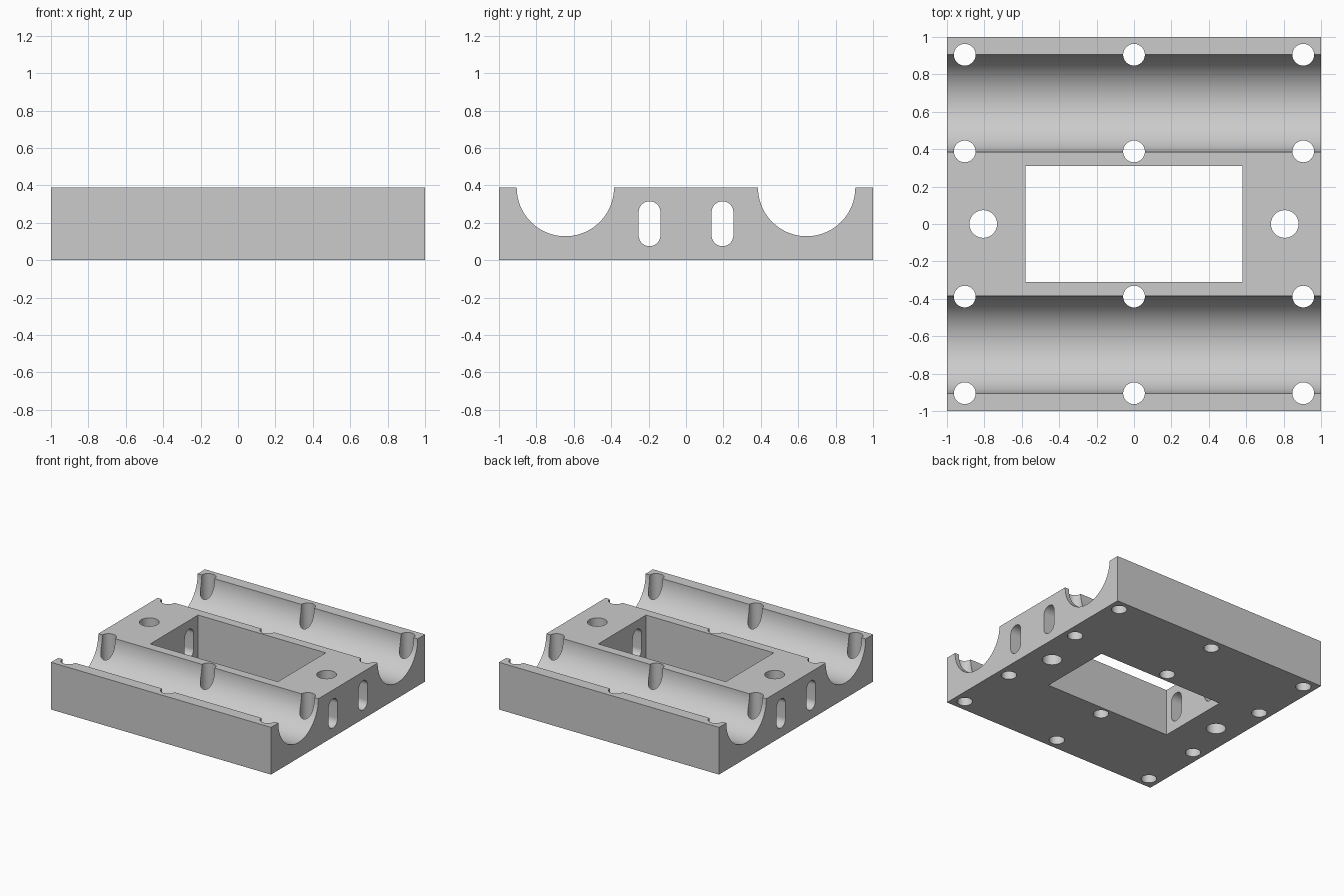
import bpy
import bmesh
from math import cos, sin, pi, radians
from mathutils import Matrix

cube = bpy.data.objects.get("Cube")
if cube:
    bpy.data.objects.remove(cube, do_unlink=True)

HEIGHT = 0.388
GROOVE_Y, GROOVE_R = 0.645, 0.26

grey = bpy.data.materials.new("light grey")
grey.use_nodes = True
colour = (0.6, 0.6, 0.6, 1)
grey.diffuse_color = colour
grey.node_tree.nodes["Principled BSDF"].inputs["Base Color"].default_value = colour


def arc(cx, cy, r, start, end, steps):
    angles = [start + (end - start) * i / steps for i in range(steps + 1)]
    return [(cx + r * cos(a), cy + r * sin(a)) for a in angles]


def prism(name, points, axis, start, end):
    """Extrude a closed 2D outline along x (outline in y, z) or z (outline in x, y)."""
    bm = bmesh.new()
    place = (lambda p: (start, *p)) if axis == "x" else (lambda p: (*p, start))
    face = bm.faces.new([bm.verts.new(place(p)) for p in points])
    top = bmesh.ops.extrude_face_region(bm, geom=[face])["geom"]
    verts = [v for v in top if isinstance(v, bmesh.types.BMVert)]
    move = (end - start, 0, 0) if axis == "x" else (0, 0, end - start)
    bmesh.ops.translate(bm, vec=move, verts=verts)
    bmesh.ops.recalc_face_normals(bm, faces=bm.faces)
    mesh = bpy.data.meshes.new(name)
    bm.to_mesh(mesh)
    bm.free()
    obj = bpy.data.objects.new(name, mesh)
    bpy.context.collection.objects.link(obj)
    return obj


def hole(name, x, y, r):
    return prism(name, arc(x, y, r, 0, 2 * pi, 48)[:-1], "z", -0.1, HEIGHT + 0.1)


# Block with two half-round bearing grooves
outline = [(-1, 0), (1, 0), (1, HEIGHT)]
for y in (GROOVE_Y, -GROOVE_Y):
    outline += arc(y, HEIGHT, GROOVE_R, 0, -pi, 64)
outline.append((-1, HEIGHT))
block = prism("bearing_block", outline, "x", -1, 1)
block.data.materials.append(grey)

# Central window
cutters = [prism("window_cutter", [(-0.58, -0.31), (0.58, -0.31), (0.58, 0.31), (-0.58, 0.31)],
                 "z", -0.1, HEIGHT + 0.1)]

# Clamp bolt holes along the groove edges, and the larger mounting holes
for x in (-0.905, 0, 0.905):
    for y in (-0.905, -0.388, 0.388, 0.905):
        cutters.append(hole("bolt_hole_cutter", x, y, 0.058))
for x in (-0.806, 0.806):
    cutters.append(hole("mount_hole_cutter", x, 0, 0.074))

# Upright strap slots through both end walls
for y in (-0.195, 0.195):
    slot = arc(y, 0.257, 0.058, 0, pi, 24) + arc(y, 0.133, 0.058, pi, 2 * pi, 24)
    cutters.append(prism("slot_cutter", slot, "x", -1.1, 1.1))

# Cut the openings
for cutter in cutters:
    mod = block.modifiers.new("cut", "BOOLEAN")
    mod.operation = "DIFFERENCE"
    mod.solver = "EXACT"
    mod.object = cutter
evaluated = block.evaluated_get(bpy.context.evaluated_depsgraph_get())
cut_mesh = bpy.data.meshes.new_from_object(evaluated)
block.modifiers.clear()
block.data = cut_mesh
for cutter in cutters:
    bpy.data.objects.remove(cutter, do_unlink=True)

# Smooth the round walls, keep the edges crisp
bpy.ops.object.select_all(action="DESELECT")
block.select_set(True)
bpy.context.view_layer.objects.active = block
bpy.ops.object.shade_smooth_by_angle(angle=radians(30))
